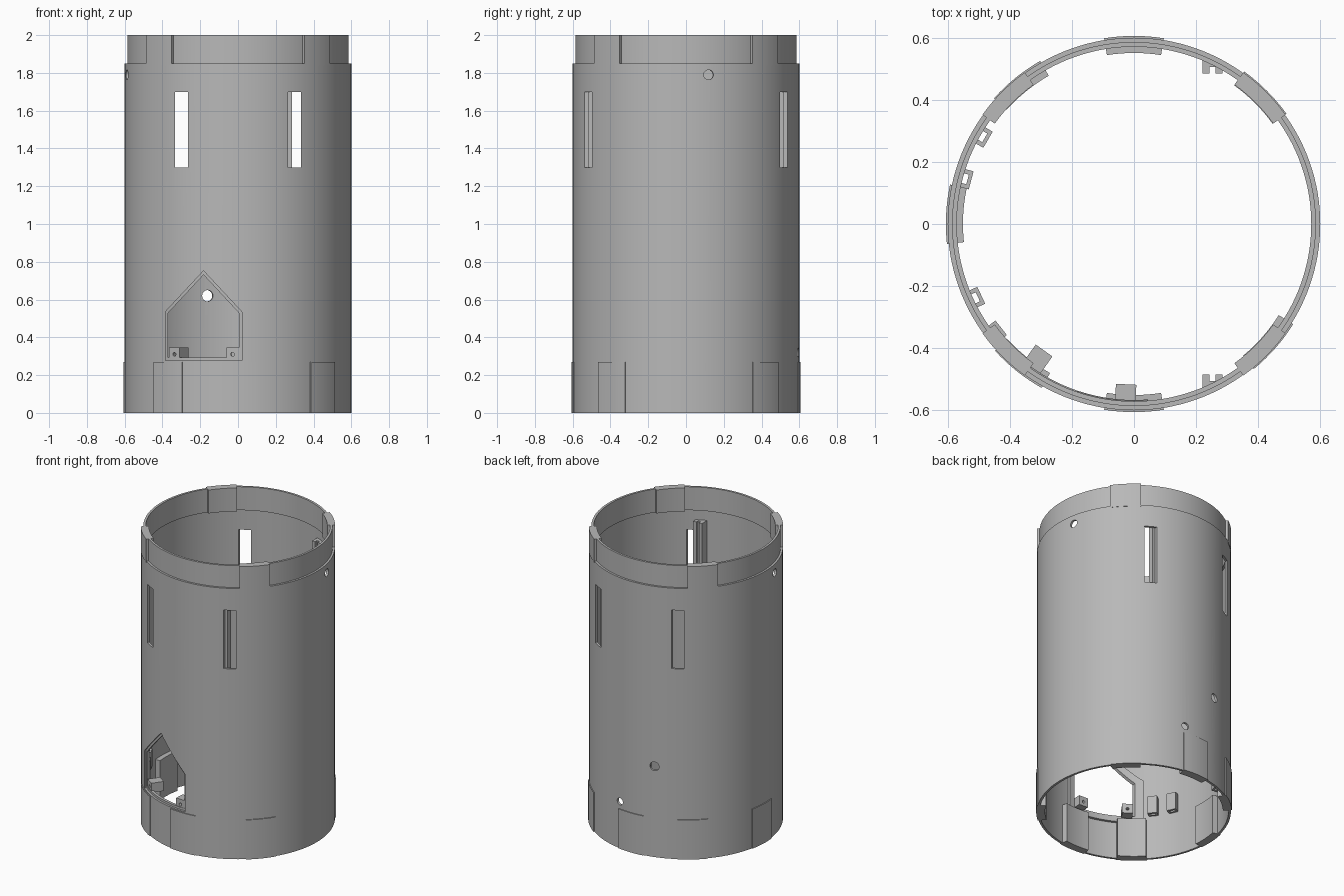
import bpy, bmesh
from math import radians, cos, sin, pi
from mathutils import Matrix, Vector

cube = bpy.data.objects.get("Cube")
if cube:
    bpy.data.objects.remove(cube, do_unlink=True)

grey = bpy.data.materials.new("plain grey")
grey.use_nodes = True
COLOUR = (0.48, 0.48, 0.48, 1)
grey.diffuse_color = COLOUR
grey.node_tree.nodes["Principled BSDF"].inputs["Base Color"].default_value = COLOUR


def finish(name, bm):
    bmesh.ops.recalc_face_normals(bm, faces=bm.faces)
    mesh = bpy.data.meshes.new(name)
    bm.to_mesh(mesh)
    bm.free()
    mesh.materials.append(grey)
    obj = bpy.data.objects.new(name, mesh)
    bpy.context.collection.objects.link(obj)
    return obj


def smooth(obj):
    bpy.ops.object.select_all(action="DESELECT")
    obj.select_set(True)
    bpy.context.view_layer.objects.active = obj
    bpy.ops.object.shade_smooth_by_angle(angle=radians(30))


def boolean(obj, cutter, operation="DIFFERENCE"):
    mod = obj.modifiers.new("cut", "BOOLEAN")
    mod.operation, mod.solver, mod.object = operation, "EXACT", cutter
    cutter.hide_render = True
    bpy.context.view_layer.update()
    graph = bpy.context.evaluated_depsgraph_get()
    result = bpy.data.meshes.new_from_object(obj.evaluated_get(graph))
    obj.modifiers.clear()
    obj.data = result
    bpy.data.objects.remove(cutter, do_unlink=True)


def add_box(bm, lo, hi, turn=0):
    """Box between two corners, then turned about the tube axis."""
    lo, hi = Vector(lo), Vector(hi)
    size = Matrix.Diagonal((*(hi - lo), 1))
    spin = Matrix.Rotation(radians(turn), 4, "Z")
    bmesh.ops.create_cube(bm, size=1, matrix=spin @ Matrix.Translation((lo + hi) / 2) @ size)


def add_hole(bm, angle, z, radius, r=0.58):
    """Radial cylinder through the wall."""
    m = (Matrix.Rotation(radians(angle), 4, "Z") @ Matrix.Translation((r, 0, z))
         @ Matrix.Rotation(pi / 2, 4, "Y"))
    bmesh.ops.create_cone(bm, cap_ends=True, segments=24, radius1=radius,
                          radius2=radius, depth=0.3, matrix=m)


def add_house(bm, grow):
    """Five-sided doorway prism through the front wall."""
    x0, x1, low, eave, peak = -0.385, 0.02, 0.278, 0.535, 0.752
    outline = [(x0 - grow, low - grow), (x1 + grow, low - grow),
               (x1 + grow, eave + grow * 0.4), ((x0 + x1) / 2, peak + grow * 1.4),
               (x0 - grow, eave + grow * 0.4)]
    face = bm.faces.new([bm.verts.new((x, -0.8, z)) for x, z in outline])
    move = bmesh.ops.extrude_face_region(bm, geom=[face])["geom"]
    bmesh.ops.translate(bm, vec=(0, 0.6, 0), verts=[v for v in move if isinstance(v, bmesh.types.BMVert)])


def lathe(name, profile, start=0, end=360, steps=144):
    """Turn a closed (radius, height) section about z."""
    bm = bmesh.new()
    full = end - start == 360
    rings = []
    for i in range(steps if full else steps + 1):
        a = radians(start + (end - start) * i / steps)
        rings.append([bm.verts.new((r * cos(a), r * sin(a), z)) for r, z in profile])
    n = len(profile)
    for i in range(steps):
        a, b = rings[i], rings[(i + 1) % len(rings)]
        for j in range(n):
            k = (j + 1) % n
            bm.faces.new((a[j], b[j], b[k], a[k]))
    if not full:
        bm.faces.new(rings[0])
        bm.faces.new(rings[-1])
    return finish(name, bm)


def section(r0, r1, z0, z1):
    return [(r0, z0), (r1, z0), (r1, z1), (r0, z1)]


# Main tube with a narrower socket lip at the top
tube = lathe("tube_wall", [(0.6, 0), (0.6, 1.85), (0.586, 1.85), (0.586, 2), (0.571, 2),
                           (0.571, 1.84), (0.585, 1.84), (0.585, 0)])

# Openings: four slots, the doorway and the round holes
bm = bmesh.new()
for x in (-0.3, 0.3):
    for y in (-0.52, 0.52):
        add_box(bm, (x - 0.034, y - 0.1, 1.3), (x + 0.034, y + 0.1, 1.7))
add_house(bm, 0)
for angle, z, radius in ((11.5, 1.79, 0.026), (191.5, 1.79, 0.026),
                         (106, 0.62, 0.03), (82, 0.32, 0.024)):
    add_hole(bm, angle, z, radius)
boolean(tube, finish("opening_cutter", bm))
smooth(tube)

# Doorway frame lining the inside of the wall
frame = lathe("door_frame", section(0.567, 0.586, 0.2, 0.9), 215, 295, 40)
bm = bmesh.new()
add_house(bm, 0.025)
boolean(frame, finish("frame_outline", bm), "INTERSECT")
bm = bmesh.new()
add_house(bm, -0.015)
boolean(frame, finish("frame_opening", bm))
smooth(frame)

# Screw mounts at the lower corners of the doorway
for side, angle, inner in (("right", 234.6, 0.5), ("left", 267.2, 0.517)):
    bm = bmesh.new()
    add_box(bm, (inner, -0.033, 0.28), (0.582, 0.033, 0.345), angle)
    mount = finish("door_mount_" + side, bm)
    bm = bmesh.new()
    add_hole(bm, angle, 0.31, 0.01)
    boolean(mount, finish("screw_cutter", bm))

# Locking tabs at the top
for i in range(4):
    mid = 45 + 90 * i
    smooth(lathe(f"top_tab_{i + 1}", section(0.553, 0.602, 1.84, 2), mid - 9.2, mid + 9.2, 8))

# Locking pads around the foot
for i, mid in enumerate((45, 90, 129, 177, 231.5, 270, 318.7)):
    smooth(lathe(f"foot_pad_{i + 1}", section(0.551, 0.606, 0, 0.27), mid - 9.1, mid + 9.1, 8))

# Grooved upright rails beside two of the slots
for name, s in (("front", -1), ("back", 1)):
    bm = bmesh.new()
    for x0, x1, near, far in ((0.22, 0.243, 0.485, 0.54), (0.243, 0.262, 0.505, 0.53),
                              (0.262, 0.285, 0.485, 0.518)):
        ys = sorted((s * near, s * far))
        add_box(bm, (x0, ys[0], 1.24), (x1, ys[1], 1.77))
    finish("slot_rail_" + name, bm)

# Small cable loops on the inner wall
for i, angle in enumerate((150, 165, 205, 218)):
    bm = bmesh.new()
    add_box(bm, (0.543, -0.03, 0.3), (0.555, 0.03, 0.42), angle)
    add_box(bm, (0.572, -0.03, 0.3), (0.588, 0.03, 0.42), angle)
    for y in (-0.03, 0.016):
        add_box(bm, (0.55, y, 0.3), (0.58, y + 0.014, 0.42), angle)
    finish(f"cable_loop_{i + 1}", bm)
